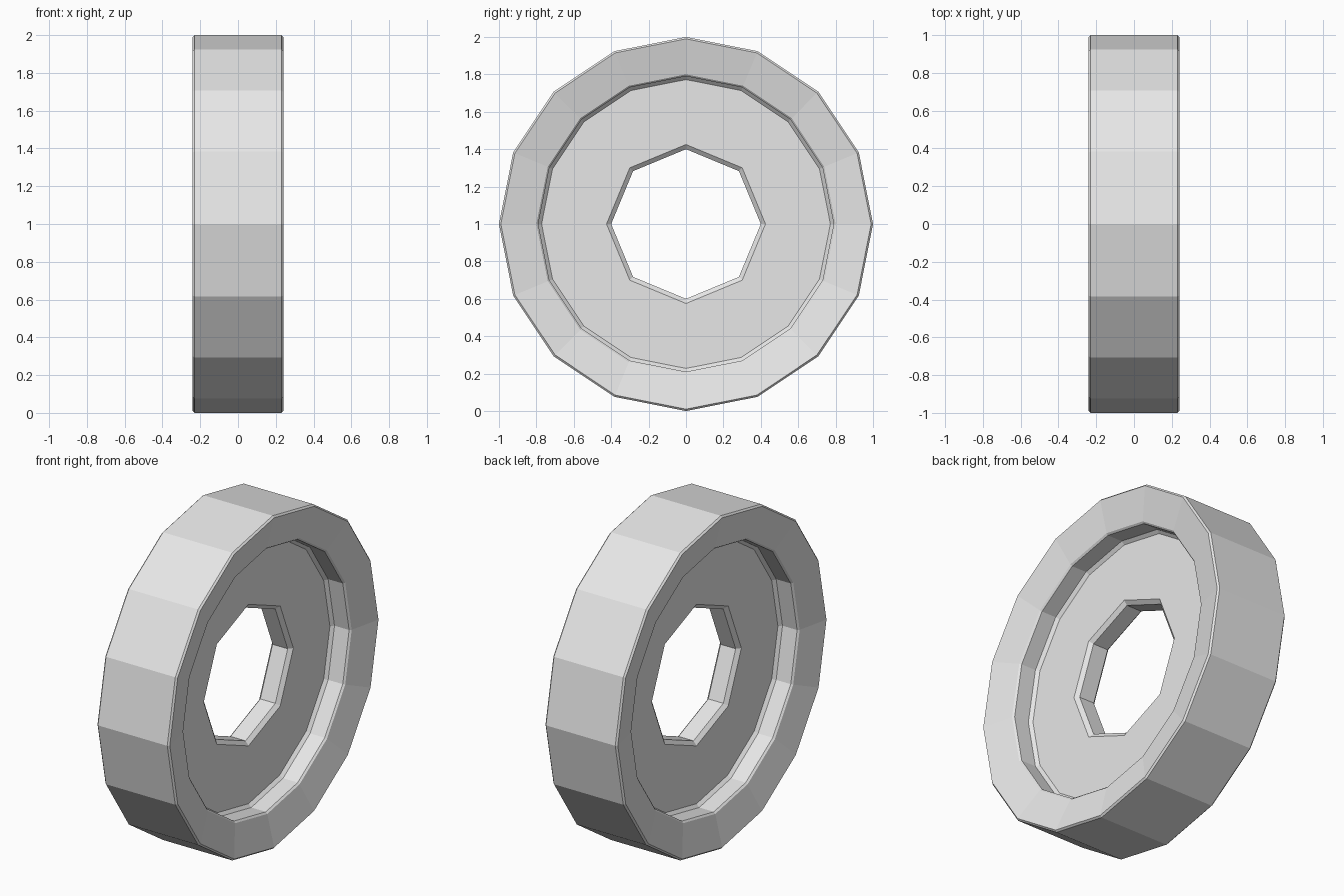
import bpy
import bmesh
from math import cos, sin, pi

cube = bpy.data.objects.get("Cube")
if cube:
    bpy.data.objects.remove(cube, do_unlink=True)

SIDES = 16

# One plain grey
grey = bpy.data.materials.new("light grey")
grey.use_nodes = True
grey.diffuse_color = (0.8, 0.8, 0.8, 1)
grey.node_tree.nodes["Principled BSDF"].inputs["Base Color"].default_value = (0.8, 0.8, 0.8, 1)

# Half profile from tread to hole: (distance from mid-plane, radius, sides)
half = [
    (0.23, 1.0, SIDES), (0.24, 0.99, SIDES),        # tread edge
    (0.195, 0.80, SIDES), (0.185, 0.79, SIDES),     # sloped rim and lip
    (0.088, 0.79, SIDES), (0.07, 0.772, SIDES),     # recess wall and fillet
    (0.07, 0.425, SIDES // 2), (0.05, 0.40, SIDES // 2),  # web and hole edge
]
# Closed loop: +x half inward, then the mirrored half outward
profile = half + [(-x, r, n) for x, r, n in reversed(half)]

bm = bmesh.new()


def ring(x, radius, n):
    return [bm.verts.new((x, radius * cos(2 * pi * i / n), 1 + radius * sin(2 * pi * i / n)))
            for i in range(n)]


def join(a, b):
    """Faces between two rings, whose side counts may differ by a whole factor."""
    n = min(len(a), len(b))

    def span(loop, i):
        k = len(loop) // n
        return [loop[(i * k + j) % len(loop)] for j in range(k + 1)]

    for i in range(n):
        bm.faces.new(span(a, i) + span(b, i)[::-1])


rings = [ring(*p) for p in profile]
for a, b in zip(rings, rings[1:] + rings[:1]):
    join(a, b)
bmesh.ops.recalc_face_normals(bm, faces=bm.faces)

# Wheel
mesh = bpy.data.meshes.new("wheel")
bm.to_mesh(mesh)
bm.free()
mesh.materials.append(grey)
wheel = bpy.data.objects.new("wheel", mesh)
bpy.context.collection.objects.link(wheel)
